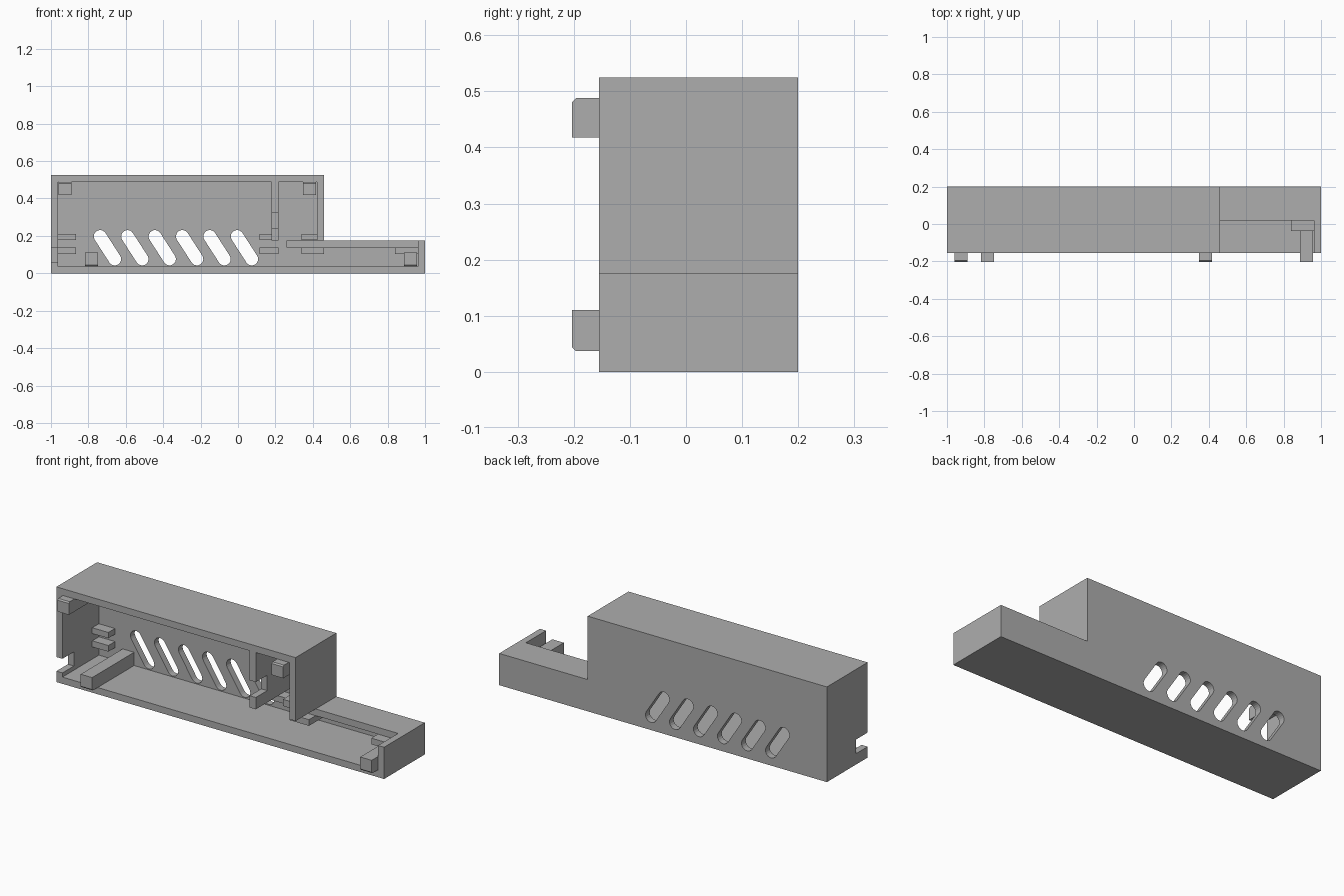
import bpy, bmesh, math

if "Cube" in bpy.data.objects:
    bpy.data.objects.remove(bpy.data.objects["Cube"], do_unlink=True)

# Overall sizes
WALL = 0.037
FRONT, BACK = -0.155, 0.20
INNER = BACK - WALL            # inside face of the back panel
TALL, LOW = 0.525, 0.175       # heights of the two sections
STEP = 0.46                    # where the tall section ends
SHELF_Y = 0.02

grey = bpy.data.materials.new("plain_grey")
grey.use_nodes = True
grey.diffuse_color = (0.42, 0.42, 0.42, 1)
grey.node_tree.nodes["Principled BSDF"].inputs["Base Color"].default_value = (0.42, 0.42, 0.42, 1)


def add_profile(bm, points, low, high, axis):
    """Extrude an outline along y (points are x, z) or x (points are y, z)."""
    def place(p, d):
        return (p[0], d, p[1]) if axis == "y" else (d, p[0], p[1])
    verts = [bm.verts.new(place(p, low)) for p in points]
    face = bm.faces.new(verts)
    moved = bmesh.ops.extrude_face_region(bm, geom=[face])["geom"]
    shift = (0, high - low, 0) if axis == "y" else (high - low, 0, 0)
    bmesh.ops.translate(bm, vec=shift,
                        verts=[v for v in moved if isinstance(v, bmesh.types.BMVert)])


def make(name, outlines, low, high, axis):
    bm = bmesh.new()
    for points in outlines:
        add_profile(bm, points, low, high, axis)
    bmesh.ops.recalc_face_normals(bm, faces=bm.faces)
    mesh = bpy.data.meshes.new(name)
    bm.to_mesh(mesh)
    bm.free()
    mesh.materials.append(grey)
    obj = bpy.data.objects.new(name, mesh)
    bpy.context.collection.objects.link(obj)
    return obj


def box(name, x, y, z):
    outline = [(x[0], z[0]), (x[1], z[0]), (x[1], z[1]), (x[0], z[1])]
    return make(name, [outline], y[0], y[1], "y")


def notched_wall(name, x, z, notch, depth=0.10):
    """Upright wall with a slot cut into its front edge."""
    outline = [(FRONT, z[0]), (INNER, z[0]), (INNER, z[1]), (FRONT, z[1]),
               (FRONT, notch[1]), (FRONT + depth, notch[1]),
               (FRONT + depth, notch[0]), (FRONT, notch[0])]
    return make(name, [outline], x[0], x[1], "x")


# Stepped back panel with slanted ventilation slots
back = make("back_panel", [[(-1, 0), (1, 0), (1, LOW), (STEP, LOW), (STEP, TALL), (-1, TALL)]],
            INNER, BACK, "y")


def slot_outline(top, bottom, radius=0.034, steps=10):
    lean = math.atan2(top[1] - bottom[1], top[0] - bottom[0])
    points = []
    for centre, turn in ((top, 0), (bottom, math.pi)):
        for i in range(steps + 1):
            a = lean + turn - math.pi / 2 + math.pi * i / steps
            points.append((centre[0] + radius * math.cos(a), centre[1] + radius * math.sin(a)))
    return points


slots = [slot_outline((-0.737 + 0.1465 * i, 0.197), (-0.659 + 0.1465 * i, 0.076))
         for i in range(6)]
cutter = make("slot_cutter", slots, INNER - 0.1, BACK + 0.1, "y")
cutter.hide_render = True
cutter.hide_viewport = True
cut = back.modifiers.new("slots", "BOOLEAN")
cut.operation = "DIFFERENCE"
cut.solver = "EXACT"
cut.object = cutter

# Case walls
depth = (FRONT, INNER)
box("floor", (-1, 1), depth, (0, WALL))
box("roof", (-1, STEP), depth, (TALL - WALL, TALL))
box("tall_end_wall", (STEP - WALL, STEP), depth, (LOW, TALL - WALL))
box("low_end_wall", (1 - WALL, 1), depth, (WALL, LOW))
box("low_shelf", (0.26, 1 - WALL), (SHELF_Y, INNER), (LOW - WALL, LOW))
notched_wall("left_hand_wall", (-1, -1 + WALL), (WALL, TALL - WALL), (0.06, 0.138))
notched_wall("divider", (0.18, 0.217), (0.175, TALL - WALL), (0.24, 0.325))

# Board clips: pairs on the back panel, then longer ones beside the shelf
UPPER, LOWER = (0.178, 0.21), (0.104, 0.138)
for side, x in (("outer", (-1 + WALL, -0.865)), ("inner", (0.115, 0.217))):
    for level, z in (("upper", UPPER), ("lower", LOWER)):
        box(f"{side}_{level}_clip", x, (0.105, INNER), z)
box("shelf_upper_clip", (0.34, STEP - WALL), (-0.038, INNER), UPPER)
box("shelf_lower_clip", (0.34, STEP), (-0.038, INNER), LOWER)
box("end_lower_clip", (0.84, 1 - WALL), (-0.038, INNER), LOWER)


# Snap posts, bevelled on the tip edge nearest the roof or floor
def post(name, x, base, tip_z):
    tip, bevel = -0.203, 0.007
    inward = bevel if tip_z > base else -bevel
    outline = [(INNER, base), (tip, base), (tip, tip_z - inward),
               (tip + bevel, tip_z), (INNER, tip_z)]
    make(name, [outline], x, x + 0.07, "x")


for name, x in (("upper_outer_post", -0.96), ("upper_inner_post", 0.348)):
    post(name, x, 0.418, TALL - WALL)
for name, x in (("lower_outer_post", -0.818), ("lower_end_post", 0.888)):
    post(name, x, 0.11, WALL)
